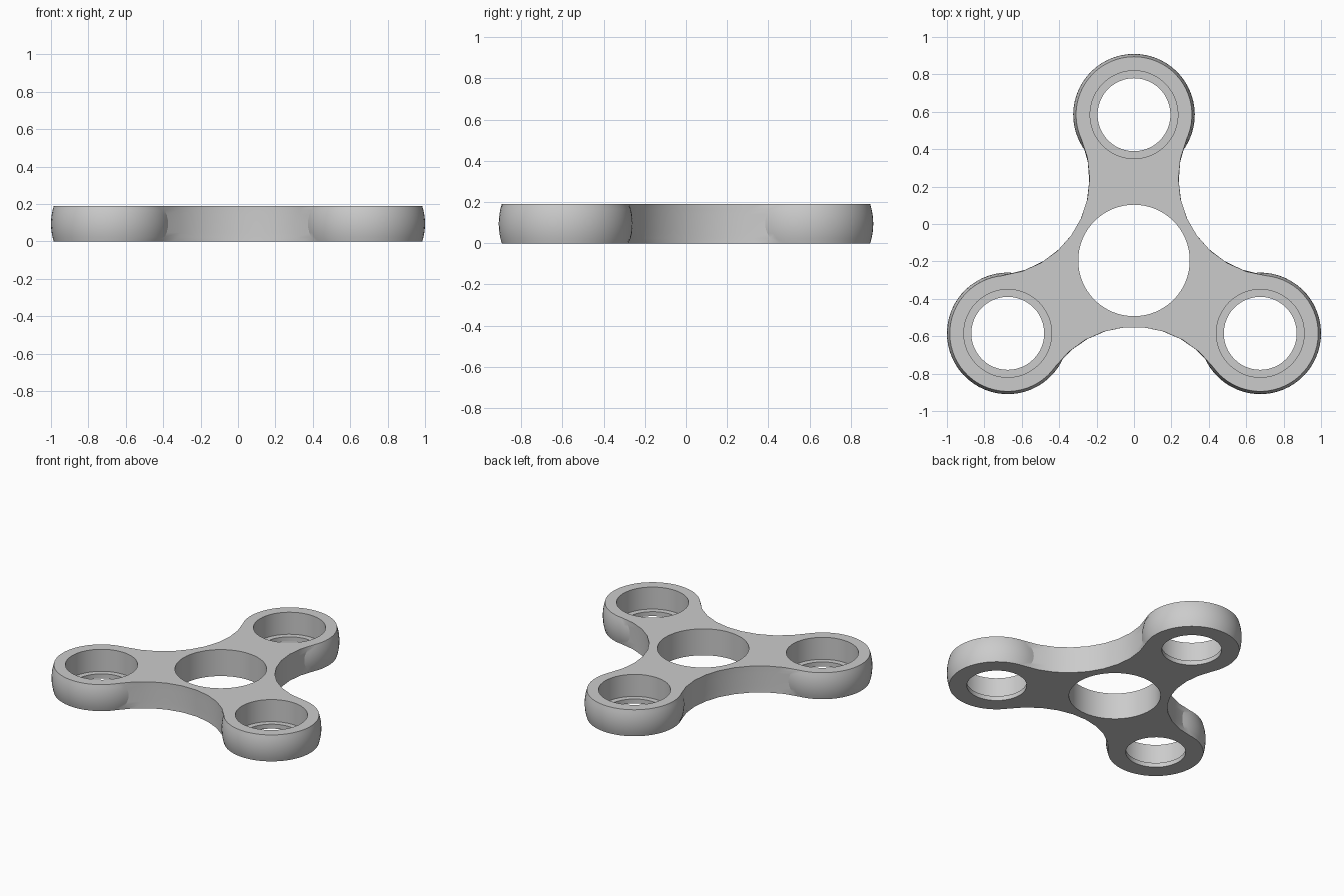
import bpy, bmesh, math

if "Cube" in bpy.data.objects:
    bpy.data.objects.remove(bpy.data.objects["Cube"])

H = 0.19            # thickness
D = 0.7794          # hub centre to lobe centre
CY = -0.195         # hub centre y
R_END, R_MID = 0.31, 0.325   # lobe radius at the flat faces / at mid height
R_HUB = 0.298       # centre hole
R_SEAT, R_THRU, Z_LEDGE = 0.235, 0.195, 0.032   # stepped lobe holes
F = 0.878           # hub centre to the centre of each concave side arc
DF = math.sqrt(D * D + F * F - D * F)
R_FIL = DF - R_END  # concave arcs are tangent to the lobes at the faces
LOBE_ANGLES = [math.radians(90 + 120 * i) for i in range(3)]


def polar(cx, cy, r, a):
    return cx + r * math.cos(a), cy + r * math.sin(a)


def corner(adjacent_a, adjacent_b, opposite):
    c = (adjacent_a ** 2 + adjacent_b ** 2 - opposite ** 2) / (2 * adjacent_a * adjacent_b)
    return math.acos(max(-1, min(1, c)))


def outline(r, n_lobe=40, n_side=9):
    """Three lobe arcs of radius r joined by three concave arcs."""
    gamma = corner(F, DF, D)
    beta = gamma - corner(R_FIL, DF, r)
    omega = math.pi - (math.radians(120) - gamma - corner(r, DF, R_FIL))
    pts = []
    for a in LOBE_ANGLES:
        lx, ly = polar(0, CY, D, a)
        pts += [polar(lx, ly, r, a - omega + 2 * omega * k / n_lobe) for k in range(n_lobe + 1)]
        phi = a + math.radians(60)
        fx, fy = polar(0, CY, F, phi)
        pts += [polar(fx, fy, R_FIL, phi + math.pi + beta - 2 * beta * k / n_side)
                for k in range(1, n_side)]
    return pts


def circle(cx, cy, r, n=48):
    return [polar(cx, cy, r, 2 * math.pi * k / n) for k in range(n)]


bm = bmesh.new()


def stack(levels):
    """Skin a list of (points, z) loops; return first and last vertex loop."""
    loops = [[bm.verts.new((x, y, z)) for x, y in pts] for pts, z in levels]
    for lo, hi in zip(loops, loops[1:]):
        n = len(lo)
        for i in range(n):
            j = (i + 1) % n
            bm.faces.new((lo[i], lo[j], hi[j], hi[i]))
    return loops[0], loops[-1]


# Outer wall, lobes bulging at mid height
levels = []
for k in range(9):
    s = -1 + k / 4
    levels.append((outline(R_END + (R_MID - R_END) * (1 - s * s)), H * k / 8))
walls = [stack(levels)]

# Centre hole
hub = circle(0, CY, R_HUB, 64)
walls.append(stack([(hub, 0), (hub, H)]))

# Lobe holes with a ledge near the bottom
for a in LOBE_ANGLES:
    c = polar(0, CY, D, a)
    thru, seat = circle(*c, R_THRU), circle(*c, R_SEAT)
    walls.append(stack([(thru, 0), (thru, Z_LEDGE), (seat, Z_LEDGE), (seat, H)]))

# Flat bottom and top faces around the holes
for side in (0, 1):
    edges = []
    for w in walls:
        loop = w[side]
        edges += [bm.edges.get((v, loop[i - 1])) for i, v in enumerate(loop)]
    bmesh.ops.triangle_fill(bm, use_beauty=True, use_dissolve=False, edges=edges,
                            normal=(0, 0, 1 if side else -1))
bmesh.ops.recalc_face_normals(bm, faces=bm.faces[:])

mesh = bpy.data.meshes.new("spinner_body")
bm.to_mesh(mesh)
bm.free()
body = bpy.data.objects.new("spinner_body", mesh)
bpy.context.collection.objects.link(body)

grey = bpy.data.materials.new("light_grey")
grey.diffuse_color = (0.6, 0.6, 0.6, 1)
grey.use_nodes = True
grey.node_tree.nodes["Principled BSDF"].inputs["Base Color"].default_value = grey.diffuse_color
mesh.materials.append(grey)

bpy.context.view_layer.objects.active = body
body.select_set(True)
bpy.ops.object.shade_smooth_by_angle(angle=math.radians(20))
